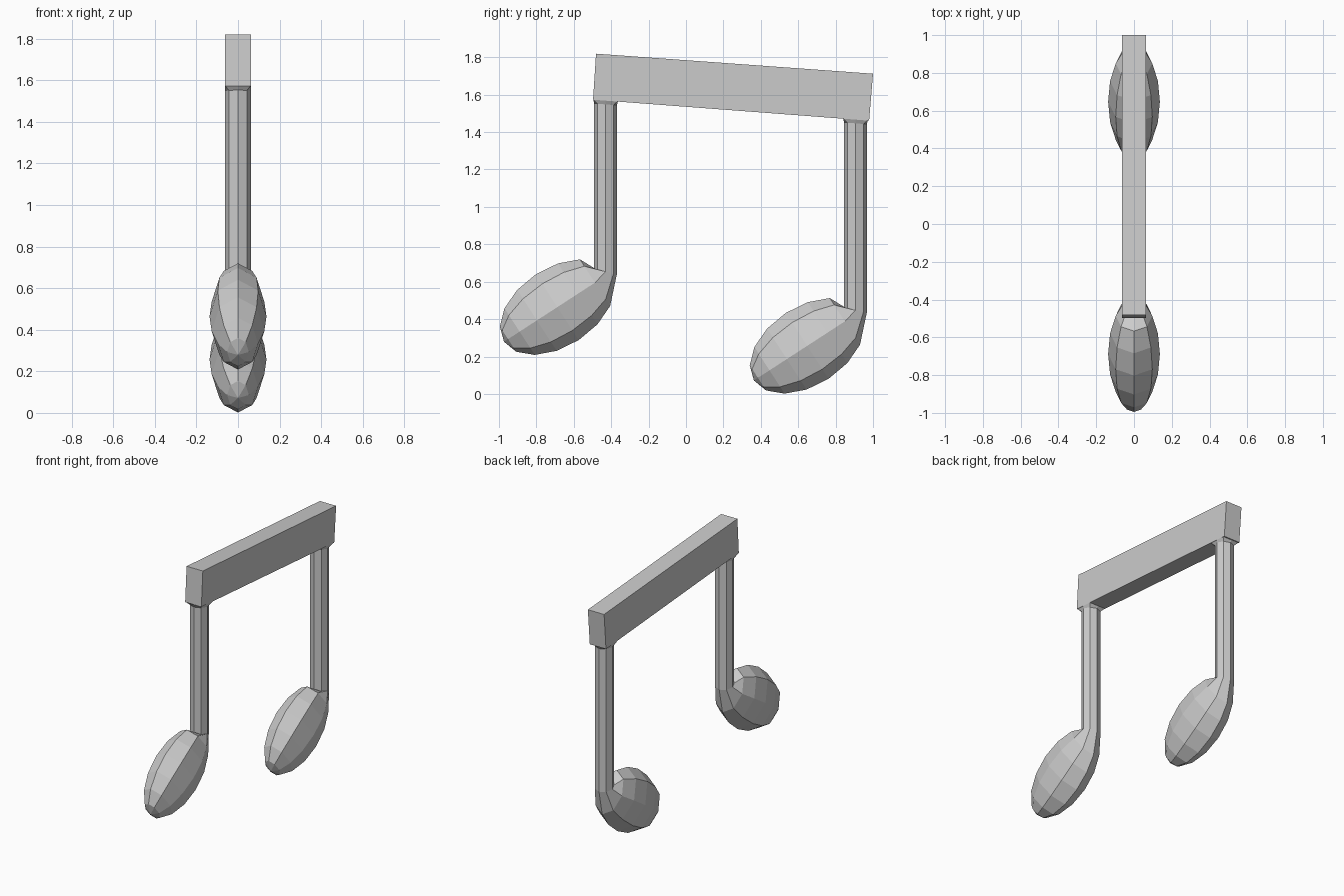
import bpy, bmesh
from math import sin, cos, pi, radians
from mathutils import Vector

if "Cube" in bpy.data.objects:
    bpy.data.objects.remove(bpy.data.objects["Cube"])

SIDES = 8
TILT = radians(33)
LONG = Vector((0, cos(TILT), sin(TILT)))      # long axis of a note head
UP = Vector((0, -sin(TILT), cos(TILT)))       # short axis of a note head
SIDE = Vector((1, 0, 0))


def finish(name, bm):
    bmesh.ops.recalc_face_normals(bm, faces=bm.faces)
    mesh = bpy.data.meshes.new(name)
    bm.to_mesh(mesh)
    bm.free()
    obj = bpy.data.objects.new(name, mesh)
    bpy.context.collection.objects.link(obj)


def underside(y):
    return 1.573 - 0.0759 * (y + 0.497)


def note(name, y, z):
    """Faceted egg-shaped head that flows into an octagonal stem."""
    bm = bmesh.new()
    centre = Vector((0, y, z))
    stem_y = y + 0.258
    angles = [2 * pi * i / SIDES for i in range(SIDES)]
    rings = []
    # head: rings from the low tip up to the neck
    for k in range(1, 7):
        a = k * pi / 8
        rings.append([centre - LONG * 0.34 * cos(a)
                      + (UP * 0.21 * cos(t) + SIDE * 0.137 * sin(t)) * sin(a)
                      for t in angles])
    # stem: octagon at the neck and just below the beam
    rings.append([Vector((0.062 * sin(t), stem_y - 0.061 * cos(t),
                          z + 0.19 + 0.011 * cos(t))) for t in angles])
    rings.append([Vector((0.062 * sin(t), stem_y - 0.061 * cos(t),
                          underside(stem_y - 0.061 * cos(t)) - 0.02)) for t in angles])
    # flare to a square where the stem meets the beam
    top = []
    for t in angles:
        s = 1 / max(abs(cos(t)), abs(sin(t)))
        py = stem_y - 0.066 * cos(t) * s
        top.append(Vector((0.0625 * sin(t) * s, py, underside(py) + 0.002)))
    rings.append(top)

    loops = [[bm.verts.new(p) for p in ring] for ring in rings]
    tip = bm.verts.new(centre - LONG * 0.34)
    for i in range(SIDES):
        j = (i + 1) % SIDES
        bm.faces.new((tip, loops[0][i], loops[0][j]))
        for a, b in zip(loops, loops[1:]):
            bm.faces.new((a[i], a[j], b[j], b[i]))
    bm.faces.new(loops[-1])
    finish(name, bm)


# two notes, the second one lower and further back
note("front_note", -0.688, 0.464)
note("back_note", 0.648, 0.257)

# slanted beam joining the stems
bm = bmesh.new()
profile = [(-0.497, 1.573), (0.979, 1.461), (1.0, 1.712), (-0.481, 1.819)]
face = bm.faces.new([bm.verts.new((-0.063, y, z)) for y, z in profile])
ext = bmesh.ops.extrude_face_region(bm, geom=[face], use_keep_orig=True)
bmesh.ops.translate(bm, vec=(0.126, 0, 0),
                    verts=[g for g in ext["geom"] if isinstance(g, bmesh.types.BMVert)])
finish("beam", bm)
